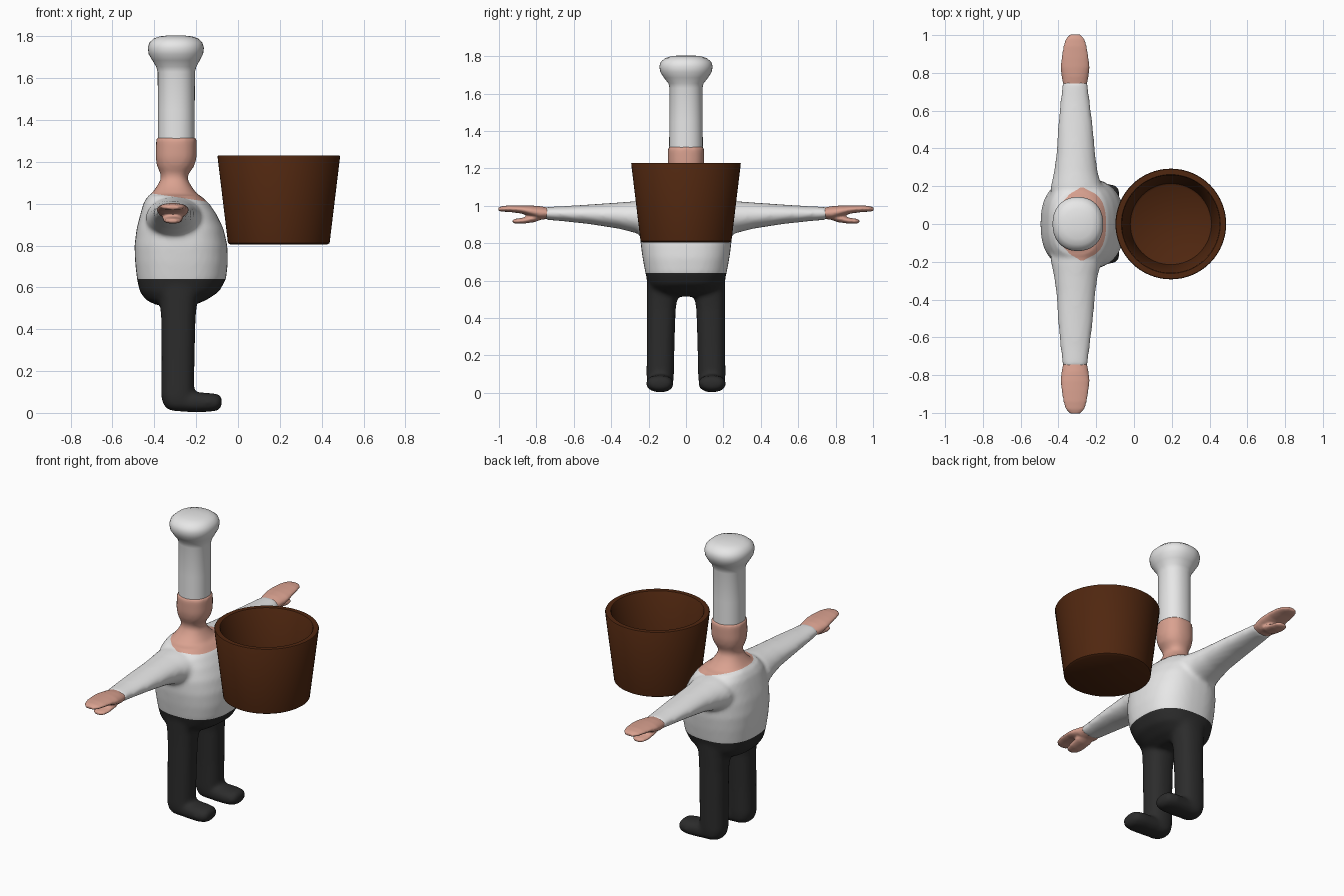
import bpy, bmesh, math
from mathutils import Vector


def material(name, rgb):
    m = bpy.data.materials.new(name)
    m.diffuse_color = (*rgb, 1)
    return m


WHITE = material("white cloth", (0.8, 0.8, 0.8))
SKIN = material("skin", (0.70, 0.36, 0.28))
BLACK = material("black cloth", (0.025, 0.025, 0.025))
BROWN = material("brown wood", (0.08, 0.02, 0.005))


def loft(name, rings, axis="z", power=2.0, mats=(), n=40):
    """Loft closed rings (t, centre u, centre v, radius u, radius v) along an axis."""
    bm = bmesh.new()
    loops = []
    for t, cu, cv, ru, rv in rings:
        loop = []
        for i in range(n):
            a = 2 * math.pi * i / n
            c, s = math.cos(a), math.sin(a)
            u = cu + ru * math.copysign(abs(c) ** (2 / power), c)
            v = cv + rv * math.copysign(abs(s) ** (2 / power), s)
            p = {"z": (u, v, t), "y": (u, t, v), "x": (t, u, v)}[axis]
            loop.append(bm.verts.new(p))
        loops.append(loop)
    for a, b in zip(loops, loops[1:]):
        for i in range(n):
            j = (i + 1) % n
            bm.faces.new((a[i], a[j], b[j], b[i]))
    bm.faces.new(loops[0])
    bm.faces.new(loops[-1])
    bmesh.ops.recalc_face_normals(bm, faces=bm.faces)
    me = bpy.data.meshes.new(name)
    bm.to_mesh(me)
    bm.free()
    ob = bpy.data.objects.new(name, me)
    bpy.context.collection.objects.link(ob)
    for m in mats:
        me.materials.append(m)
    return ob


def select(obs):
    bpy.ops.object.select_all(action="DESELECT")
    for o in obs:
        o.select_set(True)
    bpy.context.view_layer.objects.active = obs[0]


def fuse(name, parts, voxel, smooth):
    """Join parts into one softly blended skin."""
    select(parts)
    bpy.ops.object.join()
    ob = parts[0]
    ob.name = name
    r = ob.modifiers.new("blend", "REMESH")
    r.mode = "VOXEL"
    r.voxel_size = voxel
    s = ob.modifiers.new("soften", "SMOOTH")
    s.factor, s.iterations = 0.5, smooth
    for m in ("blend", "soften"):
        bpy.ops.object.modifier_apply(modifier=m)
    return ob


# torso, neck and head
torso = loft("torso", [
    (0.515, -0.30, 0, 0.09, 0.13), (0.54, -0.295, 0, 0.145, 0.175),
    (0.58, -0.28, 0, 0.19, 0.20), (0.64, -0.27, 0, 0.213, 0.217),
    (0.72, -0.27, 0, 0.222, 0.232), (0.80, -0.273, 0, 0.222, 0.243),
    (0.88, -0.277, 0, 0.208, 0.245), (0.95, -0.285, 0, 0.182, 0.235),
    (1.00, -0.295, 0, 0.158, 0.215), (1.04, -0.305, 0, 0.125, 0.165)],
    power=2.5)
head = loft("head", [
    (0.98, -0.295, 0, 0.15, 0.18), (1.04, -0.305, 0, 0.115, 0.14),
    (1.08, -0.305, 0, 0.085, 0.095), (1.12, -0.305, 0, 0.062, 0.07),
    (1.145, -0.303, 0, 0.068, 0.072), (1.18, -0.298, 0, 0.09, 0.088),
    (1.22, -0.296, 0, 0.098, 0.097), (1.29, -0.295, 0, 0.097, 0.098),
    (1.318, -0.295, 0, 0.096, 0.097)], power=2.3)

parts = [torso, head]
for s in (-1, 1):
    # sleeves
    parts.append(loft("sleeve", [
        (s * 0.05, -0.30, 0.92, 0.14, 0.10), (s * 0.20, -0.305, 0.932, 0.135, 0.10),
        (s * 0.27, -0.308, 0.94, 0.117, 0.085), (s * 0.36, -0.308, 0.948, 0.104, 0.070),
        (s * 0.52, -0.31, 0.955, 0.092, 0.052), (s * 0.66, -0.312, 0.958, 0.077, 0.040),
        (s * 0.755, -0.312, 0.960, 0.066, 0.034)], axis="y"))
    # trouser legs
    parts.append(loft("leg", [
        (0.62, -0.28, s * 0.11, 0.12, 0.10), (0.54, -0.285, s * 0.125, 0.09, 0.085),
        (0.45, -0.285, s * 0.132, 0.082, 0.077), (0.25, -0.287, s * 0.136, 0.079, 0.074),
        (0.08, -0.289, s * 0.138, 0.079, 0.073), (0.04, -0.285, s * 0.138, 0.072, 0.068),
        (0.015, -0.28, s * 0.138, 0.055, 0.05)], power=2.4))
    # shoes
    parts.append(loft("shoe", [
        (-0.34, s * 0.138, 0.055, 0.04, 0.035), (-0.31, s * 0.138, 0.055, 0.062, 0.046),
        (-0.22, s * 0.138, 0.052, 0.068, 0.049), (-0.14, s * 0.14, 0.050, 0.074, 0.045),
        (-0.10, s * 0.14, 0.051, 0.066, 0.040), (-0.078, s * 0.14, 0.052, 0.045, 0.026)],
        axis="x", power=2.3))

body = fuse("body", parts, 0.0125, 7)
me = body.data
me.materials.clear()
for m in (WHITE, SKIN, BLACK):
    me.materials.append(m)

# waistline and sloping neckline cut, then coloured by side
WAIST = 0.64
neck_p, neck_n = Vector((-0.43, 0, 1.052)), Vector((0.15, 0, 1)).normalized()
bm = bmesh.new()
bm.from_mesh(me)
for co, no in ((Vector((0, 0, WAIST)), Vector((0, 0, 1))), (neck_p, neck_n)):
    bmesh.ops.bisect_plane(bm, geom=bm.verts[:] + bm.edges[:] + bm.faces[:],
                           plane_co=co, plane_no=no, dist=1e-5)
for f in bm.faces:
    c = f.calc_center_median()
    f.smooth = True
    if c.z < WAIST:
        f.material_index = 2
    elif (c - neck_p).dot(neck_n) > 0 and abs(c.y) < 0.2:
        f.material_index = 1
    else:
        f.material_index = 0
bm.to_mesh(me)
bm.free()

# hands: flat fingers above, thumb below
for s, side in ((-1, "right"), (1, "left")):
    palm = loft("palm", [
        (s * 0.735, -0.312, 0.960, 0.062, 0.030), (s * 0.78, -0.312, 0.962, 0.071, 0.036),
        (s * 0.83, -0.312, 0.972, 0.077, 0.030), (s * 0.88, -0.312, 0.981, 0.071, 0.022),
        (s * 0.94, -0.312, 0.985, 0.062, 0.018), (s * 0.98, -0.312, 0.984, 0.05, 0.015),
        (s * 1.003, -0.312, 0.982, 0.028, 0.009)], axis="y", mats=[SKIN])
    thumb = loft("thumb", [
        (s * 0.76, -0.312, 0.950, 0.04, 0.018), (s * 0.81, -0.312, 0.935, 0.05, 0.022),
        (s * 0.87, -0.312, 0.921, 0.046, 0.016), (s * 0.91, -0.312, 0.918, 0.038, 0.013),
        (s * 0.927, -0.312, 0.918, 0.02, 0.008)], axis="y", mats=[SKIN])
    hand = fuse(side + "_hand", [palm, thumb], 0.006, 3)
    hand.data.materials.clear()
    hand.data.materials.append(SKIN)
    hand.data.shade_smooth()

# tall puffed hat
hat = loft("hat", [
    (1.30, -0.295, 0, 0.088, 0.090), (1.45, -0.295, 0, 0.088, 0.089),
    (1.63, -0.295, 0, 0.089, 0.088), (1.655, -0.295, 0, 0.096, 0.094),
    (1.685, -0.296, 0, 0.113, 0.118), (1.715, -0.297, 0, 0.130, 0.137),
    (1.745, -0.297, 0, 0.134, 0.143), (1.77, -0.297, 0, 0.127, 0.135),
    (1.79, -0.297, 0, 0.106, 0.110), (1.80, -0.297, 0, 0.075, 0.078),
    (1.805, -0.297, 0, 0.03, 0.03)], power=2.2, mats=[WHITE])

# hollow bucket: outer wall, rim, inner wall and floor
profile = [(0.232, 0.805), (0.243, 0.812), (0.293, 1.225), (0.290, 1.23),
           (0.262, 1.23), (0.258, 1.225), (0.215, 0.87), (0.205, 0.862)]
bucket = loft("bucket", [(z, 0.195, 0, r, r) for r, z in profile], n=64, mats=[BROWN])

for ob in (hat, bucket):
    select([ob])
    bpy.ops.object.shade_smooth_by_angle(angle=math.radians(40))
